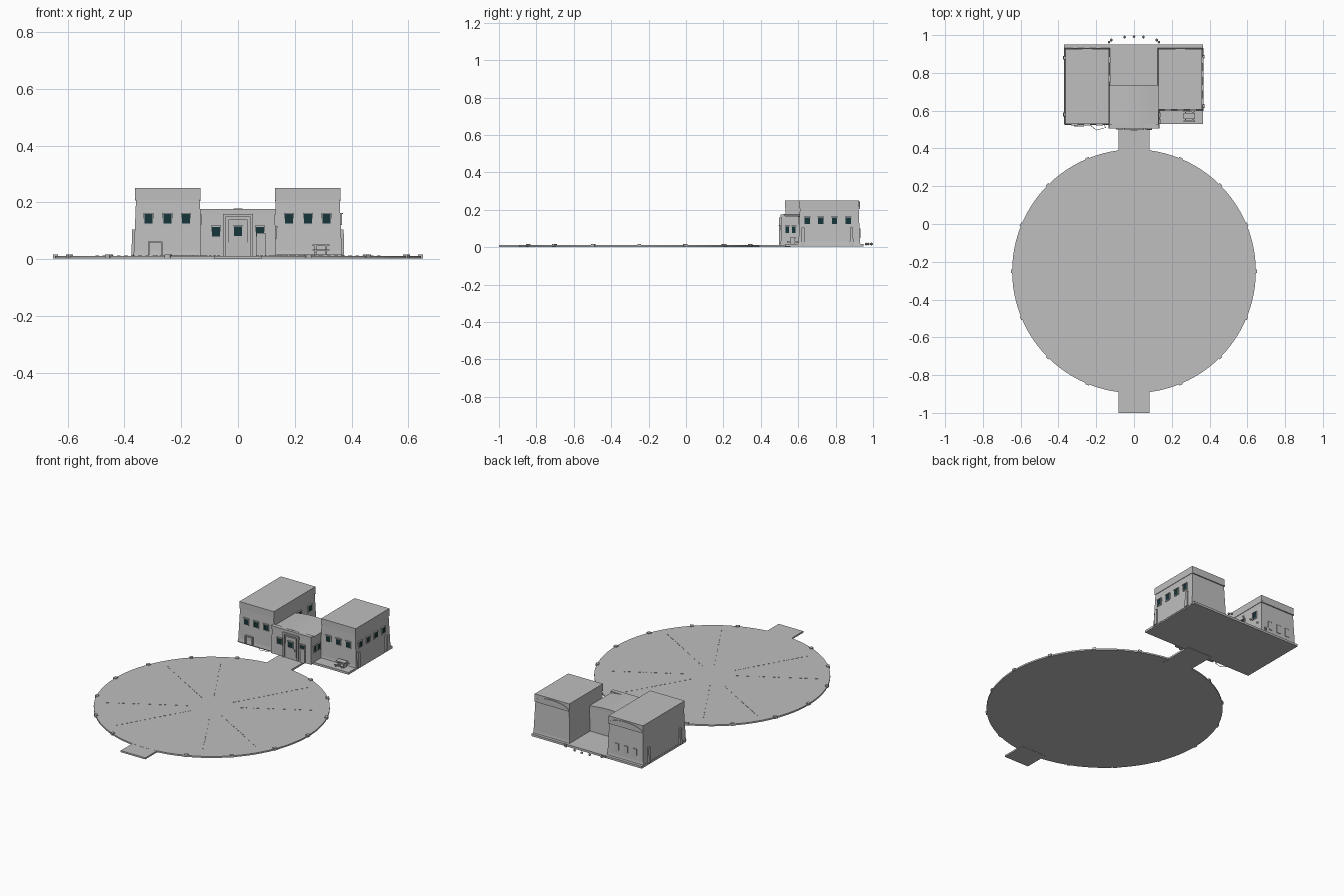
import bpy, bmesh
from math import sin, cos, pi, radians
from mathutils import Matrix, Vector

cube = bpy.data.objects.get("Cube")
if cube:
    bpy.data.objects.remove(cube, do_unlink=True)


def material(name, rgb):
    m = bpy.data.materials.new(name)
    m.use_nodes = True
    m.diffuse_color = (*rgb, 1)
    m.node_tree.nodes["Principled BSDF"].inputs["Base Color"].default_value = (*rgb, 1)
    return m


STONE = material("pale grey concrete", (0.52, 0.52, 0.52))
GLASS = material("dark teal glass", (0.008, 0.035, 0.04))


def finish(name, bm, mat=STONE):
    bmesh.ops.recalc_face_normals(bm, faces=bm.faces)
    me = bpy.data.meshes.new(name)
    bm.to_mesh(me)
    bm.free()
    me.materials.append(mat)
    ob = bpy.data.objects.new(name, me)
    bpy.context.collection.objects.link(ob)
    return ob


def add_box(bm, x, y, z, batter=0, turn=None):
    """Box from (min, max) ranges; batter widens the foot on every side."""
    verts = bmesh.ops.create_cube(bm, size=1)["verts"]
    for v in verts:
        grow = batter if v.co.z < 0 else 0
        v.co = Vector([(r[0] + r[1]) / 2 + c * (r[1] - r[0] + 2 * g)
                       for r, c, g in zip((x, y, z), v.co, (grow, grow, 0))])
    if turn:
        bmesh.ops.transform(bm, matrix=turn, verts=verts)


def boxes(name, items, mat=STONE):
    bm = bmesh.new()
    for item in items:
        add_box(bm, *item)
    return finish(name, bm, mat)


def prism(name, outline, y0, y1):
    """Extrude an x-z outline along y."""
    bm = bmesh.new()
    face = bm.faces.new([bm.verts.new((x, y0, z)) for x, z in outline])
    out = bmesh.ops.extrude_face_region(bm, geom=[face])["geom"]
    for v in out:
        if isinstance(v, bmesh.types.BMVert):
            v.co.y = y1
    return finish(name, bm)


def window(name, along, wall, z, axis, sign, w=0.028, h=0.034):
    """Framed pane on a wall: axis is the wall normal, sign its direction."""
    def slab(u0, u1, z0, z1, depth):
        n = tuple(sorted((wall - sign * 0.006, wall + sign * depth)))
        u = (along + u0, along + u1)
        return (n, u, (z0, z1)) if axis == "x" else (u, n, (z0, z1))
    a, t = w / 2, 0.004
    boxes(name + "_pane", [slab(-a, a, z - h / 2, z + h / 2, 0.003)], GLASS)
    boxes(name + "_frame", [
        slab(-a - t, -a, z - h / 2 - t, z + h / 2 + t, 0.005),
        slab(a, a + t, z - h / 2 - t, z + h / 2 + t, 0.005),
        slab(-a, a, z - h / 2 - t, z - h / 2, 0.005),
        slab(-a - t, a + t, z + h / 2, z + h / 2 + t, 0.008)])


# Round landing pad with its two walkways
CY, R, TOP = -0.25, 0.645, 0.011
bm = bmesh.new()
bmesh.ops.create_cone(bm, cap_ends=True, segments=96, radius1=R, radius2=R, depth=0.009,
                      matrix=Matrix.Translation((0, CY, 0.0065)))
finish("landing_pad", bm)
boxes("front_walkway", [((-0.082, 0.082), (-1, -0.85), (0.001, 0.0105))])
boxes("rear_walkway", [((-0.082, 0.082), (0.35, 0.56), (0, 0.0105))])

# Dashed radial guide lines
bm = bmesh.new()
for deg in (30, 60, 120, 150, 210, 240, 300, 330):
    turn = Matrix.Translation((0, CY, 0)) @ Matrix.Rotation(radians(deg), 4, "Z")
    for i in range(16):
        r = 0.13 + i * 0.029
        add_box(bm, (r, r + 0.014), (-0.0015, 0.0015), (TOP - 0.001, TOP + 0.0015), 0, turn)
finish("guide_dashes", bm)

# Marker lamps round the rim
bm = bmesh.new()
for i in range(16):
    if i % 8 != 4:
        turn = Matrix.Translation((0, CY, 0)) @ Matrix.Rotation(i * pi / 8, 4, "Z")
        add_box(bm, (R - 0.012, R + 0.006), (-0.01, 0.01), (0.003, 0.016), 0, turn)
finish("rim_lamps", bm)

# Building foundation
boxes("foundation", [((-0.37, 0.366), (0.53, 0.95), (0.003, 0.016))])


# Two wings: battered walls, overhanging parapet and vaulted rear gable
def wing(name, x0, x1, y0, y1=0.926):
    i = 0.003
    boxes(name + "_walls", [((x0 + i, x1 - i), (y0 + i, y1 - i), (0.012, 0.212), 0.008)])
    boxes(name + "_plinth", [((x0 - 0.004, x1 + 0.004), (y0 - 0.004, y1 + 0.004), (0.01, 0.032), 0.003)])
    boxes(name + "_parapet", [((x0, x1), (y0, y1), (0.208, 0.25))])
    mid, half = (x0 + x1) / 2, (x1 - x0) / 2
    arc = [(mid + half * cos(a), 0.205 + 0.038 * sin(a)) for a in [k * pi / 16 for k in range(17)]]
    prism(name + "_rear_vault", arc, y1 - 0.01, y1 + 0.004)


wing("right_wing", -0.362, -0.132, 0.53)
wing("left_wing", 0.13, 0.361, 0.606)
for i in range(3):
    window(f"right_wing_front_window_{i}", -0.315 + i * 0.066, 0.53, 0.142, "y", -1)
    window(f"left_wing_front_window_{i}", 0.18 + i * 0.066, 0.606, 0.142, "y", -1)
for i in range(4):
    window(f"left_wing_side_window_{i}", 0.648 + i * 0.073, 0.361, 0.142, "x", 1)
for i in range(2):
    window(f"right_wing_court_window_{i}", 0.77 + i * 0.1, -0.132, 0.142, "x", 1)

# Service panels and corner piers on the wings
boxes("rear_panels", [((x - 0.012, x + 0.012), (0.92, 0.933), (0.05, 0.1)) for x in (-0.31, -0.25, -0.19)])
boxes("corner_piers", [((x - 0.008, x + 0.008), (y - 0.008, y + 0.008), (0.01, 0.105), 0.002)
                       for x, y in ((0.364, 0.885), (-0.365, 0.88), (-0.365, 0.58), (0.364, 0.625))])

# Entrance hall with cornice and gently vaulted roof
boxes("hall_walls", [((-0.13, 0.13), (0.51, 0.732), (0.01, 0.165), 0.004)])
boxes("hall_cornice", [((-0.133, 0.133), (0.505, 0.53), (0.158, 0.176))])
roof = [(0.13 - 0.26 * k / 12, 0.166 + 0.012 * sin(pi * k / 12)) for k in range(13)]
prism("hall_roof", [(-0.13, 0.16)] + roof[::-1] + [(0.13, 0.16)], 0.52, 0.735)
for side, x in (("right", -0.077), ("left", 0.077)):
    window(f"hall_{side}_window", x, 0.508, 0.097, "y", -1)
for i, y in enumerate((0.542, 0.577)):
    window(f"hall_side_window_{i}", y, 0.132, 0.094, "x", 1, 0.018)

# Entrance door, surround and side booth
boxes("door_surround", [((-0.052, -0.042), (0.498, 0.52), (0.01, 0.16)),
                        ((0.042, 0.052), (0.498, 0.52), (0.01, 0.16)),
                        ((-0.052, 0.052), (0.498, 0.52), (0.15, 0.16))])
boxes("door_leaf", [((-0.034, 0.034), (0.502, 0.52), (0.01, 0.14))])
boxes("door_handle", [((0.024, 0.028), (0.498, 0.505), (0.06, 0.075))])
window("door_window", 0, 0.502, 0.098, "y", -1)
boxes("entrance_booth", [((0.066, 0.096), (0.497, 0.515), (0.01, 0.092))])

# Bench table on the left terrace and hatch on the right wing
boxes("terrace_table", [((0.262, 0.322), (0.556, 0.588), (0.046, 0.051)),
                        ((0.27, 0.276), (0.56, 0.584), (0.014, 0.047)),
                        ((0.308, 0.314), (0.56, 0.584), (0.014, 0.047)),
                        ((0.262, 0.322), (0.54, 0.549), (0.03, 0.034)),
                        ((0.262, 0.322), (0.594, 0.602), (0.03, 0.034)),
                        ((0.27, 0.276), (0.54, 0.602), (0.024, 0.03)),
                        ((0.308, 0.314), (0.54, 0.602), (0.024, 0.03))])
boxes("wall_hatch", [((-0.317, -0.311), (0.516, 0.53), (0.014, 0.063)),
                     ((-0.271, -0.265), (0.516, 0.53), (0.014, 0.063)),
                     ((-0.317, -0.265), (0.516, 0.53), (0.058, 0.063))])

# Loose cable in front of the right wing
curve = bpy.data.curves.new("ground_cable", "CURVE")
curve.dimensions, curve.bevel_depth, curve.bevel_resolution = "3D", 0.0015, 1
path = curve.splines.new("POLY")
points = [(-0.24, 0.53), (-0.2, 0.497), (-0.15, 0.51), (-0.16, 0.53)]
path.points.add(len(points) - 1)
for p, (x, y) in zip(path.points, points):
    p.co = (x, y, 0.012, 1)
curve.materials.append(STONE)
bpy.context.collection.objects.link(bpy.data.objects.new("ground_cable", curve))

# Small stones behind the foundation
bm = bmesh.new()
for x, y in ((0, 0.992), (0.05, 0.99), (0.12, 0.974), (0.132, 0.963)):
    for s in ((1,) if x == 0 else (-1, 1)):
        bmesh.ops.create_icosphere(bm, subdivisions=1, radius=0.008,
                                   matrix=Matrix.Translation((s * x, y, 0.017)))
finish("rear_stones", bm)
